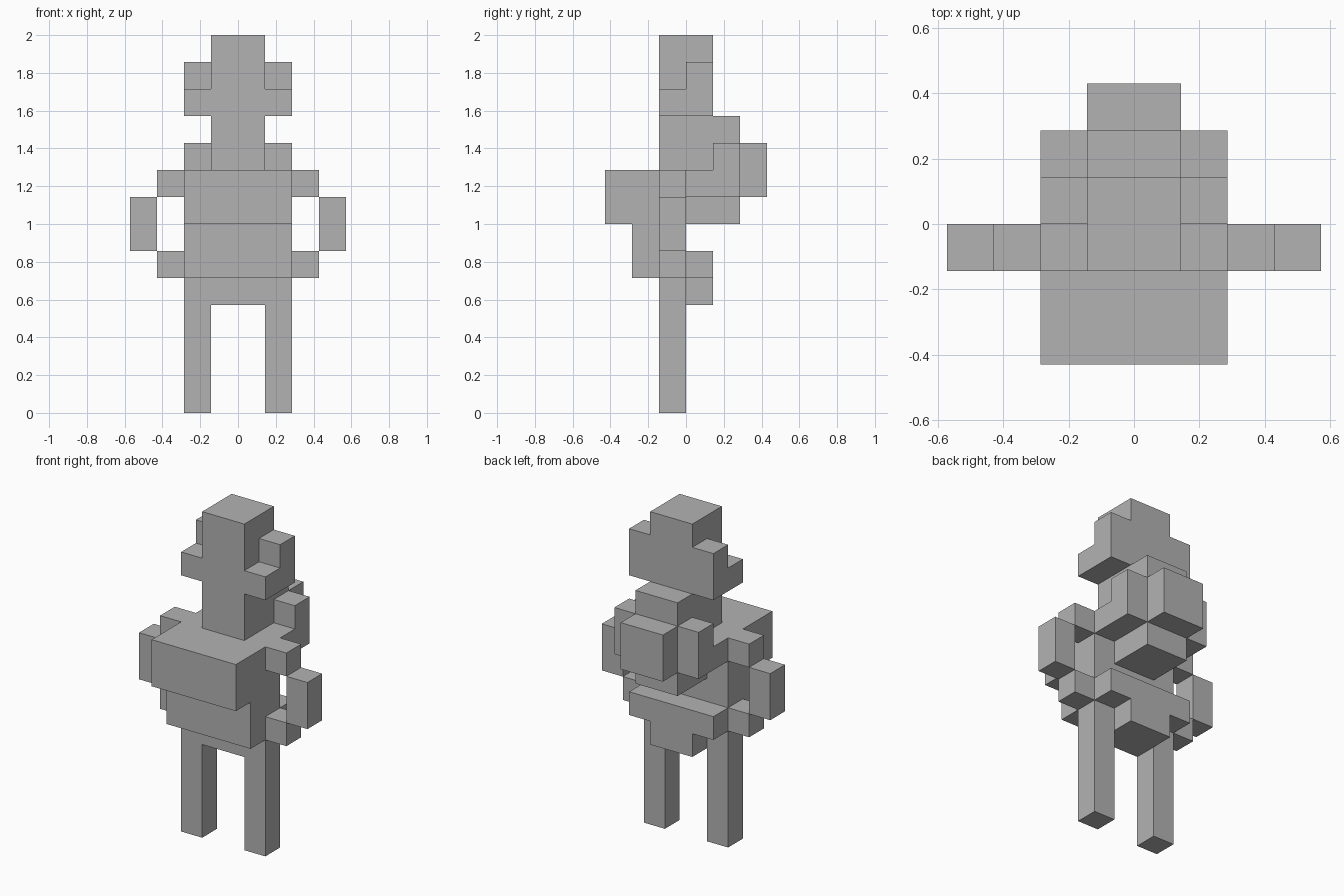
import bpy, bmesh
from mathutils import Vector

if "Cube" in bpy.data.objects:
    bpy.data.objects.remove(bpy.data.objects["Cube"])

U = 2 / 14  # edge of one block

grey = bpy.data.materials.new("plain_grey")
grey.use_nodes = True
grey.diffuse_color = (0.45, 0.45, 0.45, 1)
grey.node_tree.nodes["Principled BSDF"].inputs["Base Color"].default_value = (0.45, 0.45, 0.45, 1)


def box(x, y, z):
    """Block cells filling three ranges."""
    return {(i, j, k) for i in range(*x) for j in range(*y) for k in range(*z)}


def mirrored(cells):
    """Swap the cells from one side to the other."""
    return {(-1 - i, j, k) for i, j, k in cells}


def both(cells):
    return cells | mirrored(cells)


# Body parts as unions of boxes, in block units
WIDE, MID, SIDE = (-2, 2), (-1, 1), (1, 2)
BODY = (-1, 0)
leg = box(SIDE, BODY, (0, 4))
arm = box((2, 3), BODY, (8, 9)) | box((3, 4), BODY, (6, 8)) | box((2, 3), BODY, (5, 6))

parts = {
    "left_leg": leg,
    "right_leg": mirrored(leg),
    "left_arm": arm,
    "right_arm": mirrored(arm),
    "torso": box(WIDE, BODY, (4, 9)) | box(WIDE, (-2, -1), (5, 9)) | box(WIDE, (-3, -2), (7, 9)),
    "seat": box(WIDE, (0, 1), (5, 6)) | box(MID, (0, 1), (4, 5)),
    "backpack": box(MID, (0, 2), (7, 10)) | box(MID, (1, 2), (10, 11)) | box(MID, (2, 3), (8, 10))
                | both(box(SIDE, (0, 1), (8, 9)) | box(SIDE, (1, 2), (8, 10))),
    "head": box(MID, (-1, 1), (11, 14))
            | both(box(SIDE, (-1, 1), (11, 12)) | box(SIDE, (0, 1), (12, 13))),
}
parts["neck"] = box(MID, (-1, 1), (9, 11)) - parts["backpack"]
filled = set().union(*parts.values())


def build(name, cells):
    """Skin the cells with their exposed faces and merge the flat areas."""
    bm = bmesh.new()
    for cell in cells:
        centre = Vector(cell) + Vector((0.5, 0.5, 0.5))
        for axis in range(3):
            for sign in (-1, 1):
                normal = Vector((0, 0, 0))
                normal[axis] = sign
                if tuple(int(c + n) for c, n in zip(cell, normal)) in filled:
                    continue
                a = Vector((0, 0, 0))
                a[(axis + 1) % 3] = 0.5
                b = normal.cross(a)
                mid = centre + normal / 2
                corners = (mid - a - b, mid + a - b, mid + a + b, mid - a + b)
                bm.faces.new([bm.verts.new(p * U) for p in corners])
    bmesh.ops.remove_doubles(bm, verts=bm.verts[:], dist=U / 100)
    bmesh.ops.dissolve_limit(bm, angle_limit=0.01, verts=bm.verts[:], edges=bm.edges[:])
    mesh = bpy.data.meshes.new(name)
    bm.to_mesh(mesh)
    bm.free()
    mesh.materials.append(grey)
    bpy.context.collection.objects.link(bpy.data.objects.new(name, mesh))


for name, cells in parts.items():
    build(name, cells)
